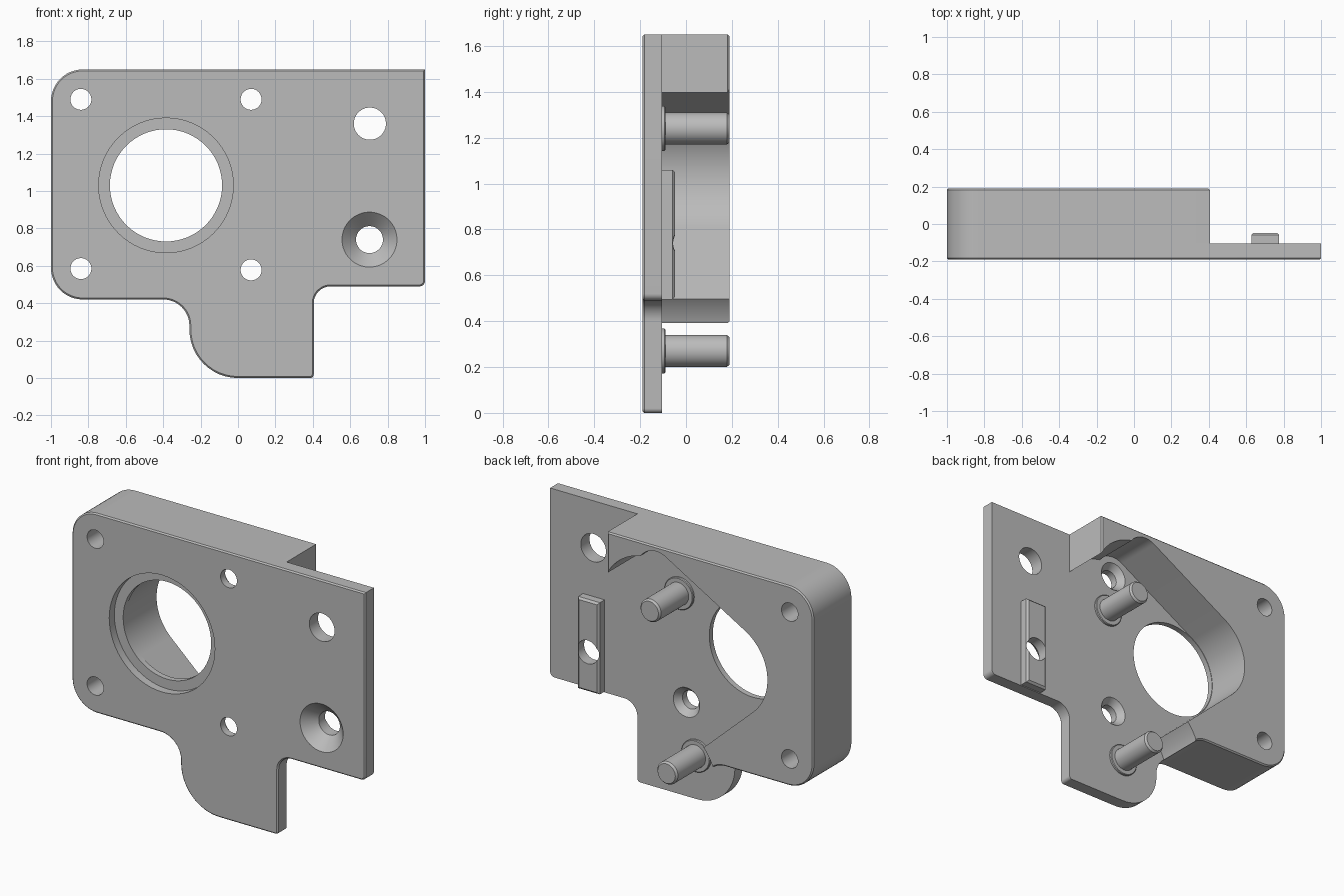
import bpy
import bmesh
from math import sin, cos, radians, pi
from mathutils import Vector

old = bpy.data.objects.get("Cube")
if old:
    bpy.data.objects.remove(old)

metal = bpy.data.materials.new("plain grey")
metal.use_nodes = True
GREY = (0.5, 0.5, 0.5, 1)
metal.diffuse_color = GREY
metal.node_tree.nodes["Principled BSDF"].inputs["Base Color"].default_value = GREY

FRONT, MID, BACK = -0.19, -0.105, 0.19


def arc(cx, cz, r, a0, a1, n=24):
    return [(cx + r * cos(radians(a0 + (a1 - a0) * i / n)),
             cz + r * sin(radians(a0 + (a1 - a0) * i / n))) for i in range(n + 1)]


def rounded(corners, n=12):
    """Right-angled outline from (x, z, radius) corners."""
    pts = []
    for i, (x, z, r) in enumerate(corners):
        p = Vector((x, z))
        if not r:
            pts.append((x, z))
            continue
        u = (Vector(corners[i - 1][:2]) - p).normalized() * r
        v = (Vector(corners[(i + 1) % len(corners)][:2]) - p).normalized() * r
        for k in range(n + 1):
            t = pi / 2 * k / n
            pts.append(tuple(p + u * (1 - sin(t)) + v * (1 - cos(t))))
    return pts


def finish(bm, name):
    bmesh.ops.recalc_face_normals(bm, faces=bm.faces)
    mesh = bpy.data.meshes.new(name)
    bm.to_mesh(mesh)
    bm.free()
    mesh.materials.append(metal)
    ob = bpy.data.objects.new(name, mesh)
    bpy.context.collection.objects.link(ob)
    return ob


def prism(name, pts, y0, y1, chamfer_y=None, size=0.008):
    """Extrude an outline along y, optionally chamfering one rim."""
    bm = bmesh.new()
    face = bm.faces.new([bm.verts.new((x, y0, z)) for x, z in pts])
    ext = bmesh.ops.extrude_face_region(bm, geom=[face], use_keep_orig=True)
    for v in ext["geom"]:
        if isinstance(v, bmesh.types.BMVert):
            v.co.y = y1
    bmesh.ops.recalc_face_normals(bm, faces=bm.faces)
    if chamfer_y is not None:
        rim = [e for e in bm.edges if all(abs(v.co.y - chamfer_y) < 1e-5 for v in e.verts)]
        bmesh.ops.bevel(bm, geom=rim, offset=size, segments=1, affect='EDGES')
    return finish(bm, name)


def turned(name, x, z, profile, n=64):
    """Solid of revolution about a y-directed axis from (y, radius) pairs."""
    bm = bmesh.new()
    rings = [[bm.verts.new((x + r * cos(2 * pi * i / n), y, z + r * sin(2 * pi * i / n)))
              for i in range(n)] for y, r in profile]
    for a, b in zip(rings, rings[1:]):
        for i in range(n):
            j = (i + 1) % n
            bm.faces.new((a[i], a[j], b[j], b[i]))
    bm.faces.new(rings[0])
    bm.faces.new(rings[-1])
    return finish(bm, name)


def cut(target, cutter):
    mod = target.modifiers.new("cut", 'BOOLEAN')
    mod.operation, mod.solver, mod.object = 'DIFFERENCE', 'EXACT', cutter
    bpy.context.view_layer.objects.active = target
    bpy.ops.object.modifier_apply(modifier=mod.name)
    bpy.data.objects.remove(cutter)


def hole(targets, x, z, profile):
    for t in targets:
        cut(t, turned("hole_cutter", x, z, profile))


# Front plate and the thick housing behind its right half
left_side = [(-0.26, 0, 0.26), (-0.26, 0.42, 0.14), (-1, 0.42, 0.17), (-1, 1.65, 0.17)]
plate = prism("front_plate", rounded(left_side + [
    (1, 1.65, 0), (1, 0.49, 0.03), (0.405, 0.49, 0.09), (0.405, 0, 0.02)]),
    FRONT, MID, FRONT)
housing = prism("rear_housing", rounded(left_side + [(0.405, 1.65, 0), (0.405, 0, 0)]),
                MID, BACK, BACK)

# Gear pocket in the housing, open toward the left and bottom
pocket = (arc(-0.385, 1.03, 0.303, 120, 227, 40)
          + arc(0, 0.27, 0.34, 138, 262, 40)
          + [(0.6, -0.1), (0.6, 1.388)]
          + arc(0.115, 1.24, 0.33, 26.6, 79)
          + arc(0.07, 1.49, 0.13, 35, 120))
cut(housing, prism("pocket_cutter", pocket, MID - 0.05, BACK + 0.05))

# Rear rib
rib = prism("rear_rib", [(0.628, 0.495), (0.776, 0.495), (0.776, 1.06), (0.628, 1.06)],
            MID, -0.047, -0.047, 0.012)

# Large bore with a shallow front recess
hole([plate], -0.385, 1.03, [(-0.3, 0.36), (-0.14, 0.36), (-0.14, 0.3), (0, 0.3)])

# Corner screw holes, through plate and housing
for z in (1.49, 0.585):
    hole([plate, housing], -0.84, z, [(-0.3, 0.056), (0.3, 0.056)])

# Inner screw holes, countersunk from the back
for z in (1.49, 0.578):
    hole([plate], 0.07, z, [(-0.3, 0.056), (-0.145, 0.056), (MID, 0.09), (0, 0.09)])

# Plain hole and front-countersunk hole on the flange
hole([plate], 0.705, 1.36, [(-0.3, 0.086), (0, 0.086)])
hole([plate, rib], 0.703, 0.74,
     [(-0.3, 0.147), (FRONT, 0.147), (-0.115, 0.072), (0.1, 0.072)])

# Gear pins with stepped collars
pins = [turned(name, x, z, [
    (MID, 0.098), (-0.094, 0.098), (-0.09, 0.094), (-0.09, 0.07),
    (BACK - 0.012, 0.07), (BACK, 0.06)])
    for name, x, z in (("upper_pin", 0.115, 1.24), ("lower_pin", 0, 0.27))]

# Smooth curved walls, crisp edges
bpy.ops.object.select_all(action='DESELECT')
for ob in [plate, housing, rib] + pins:
    ob.select_set(True)
bpy.context.view_layer.objects.active = plate
bpy.ops.object.shade_smooth_by_angle(angle=radians(30))
